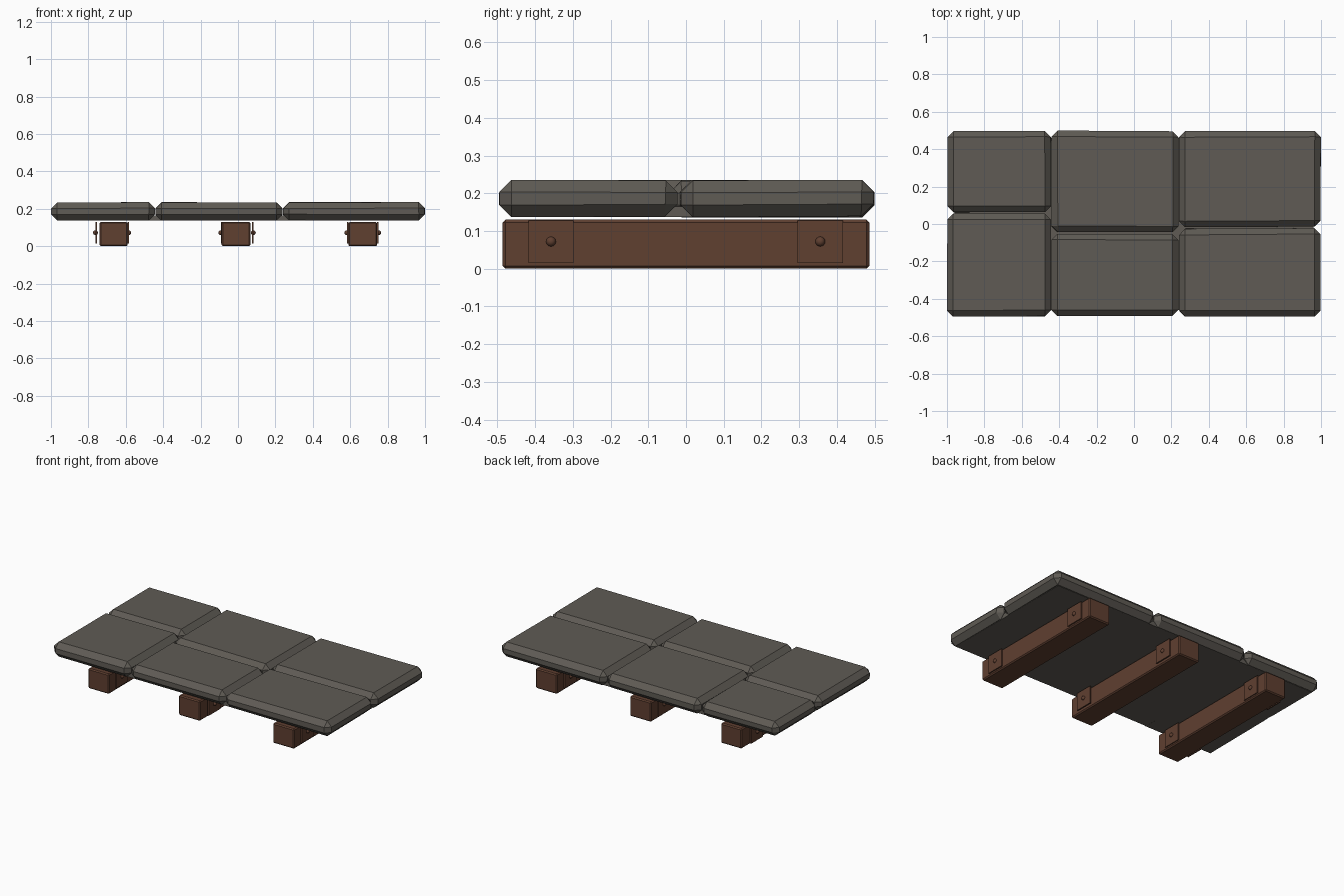
import bpy
import bmesh
import random
from mathutils import Vector

random.seed(4)
if "Cube" in bpy.data.objects:
    bpy.data.objects.remove(bpy.data.objects["Cube"], do_unlink=True)


def material(name, colour):
    mat = bpy.data.materials.new(name)
    mat.use_nodes = True
    mat.diffuse_color = (*colour, 1)
    mat.node_tree.nodes["Principled BSDF"].inputs["Base Color"].default_value = (*colour, 1)
    return mat


stone = material("grey stone", (0.115, 0.105, 0.09))
wood = material("brown wood", (0.115, 0.05, 0.03))


def finish(name, bm, mat):
    mesh = bpy.data.meshes.new(name)
    bm.to_mesh(mesh)
    bm.free()
    mesh.materials.append(mat)
    obj = bpy.data.objects.new(name, mesh)
    bpy.context.collection.objects.link(obj)
    return obj


def block(name, low, high, mat, chamfer=0, wobble=(0, 0, 0)):
    """Box between two corners, with optional uneven corners and chamfer."""
    low, high = Vector(low), Vector(high)
    bm = bmesh.new()
    bmesh.ops.create_cube(bm, size=1)
    for v in bm.verts:
        for i in range(3):
            v.co[i] = (low[i] + high[i]) / 2 + v.co[i] * (high[i] - low[i])
            v.co[i] += random.uniform(-wobble[i], wobble[i])
    obj = finish(name, bm, mat)
    if chamfer:
        mod = obj.modifiers.new("chamfer", "BEVEL")
        mod.width = chamfer
        mod.segments = 1
        mod.limit_method = "NONE"
    return obj


# Paving slabs: three columns, each split at its own depth
columns = [("right", -0.998, -0.445, 0.06),
           ("middle", -0.44, 0.238, -0.048),
           ("left", 0.242, 0.998, -0.02)]
for side, x0, x1, split in columns:
    for end, y0, y1 in (("front", -0.493, split - 0.004), ("back", split + 0.004, 0.497)):
        block(f"{side}_{end}_slab", (x0, y0, 0.138), (x1, y1, 0.234), stone,
              chamfer=0.032, wobble=(0.002, 0.003, 0.002))

# Thin bed closing the joints from below
block("slab_bed", (-0.96, -0.46, 0.137), (0.96, 0.46, 0.165), stone)


def bolt(name, x, y):
    bm = bmesh.new()
    bmesh.ops.create_uvsphere(bm, u_segments=12, v_segments=8, radius=0.013)
    obj = finish(name, bm, wood)
    obj.location = (x, y, 0.072)
    for poly in obj.data.polygons:
        poly.use_smooth = True


# Support beams: sides, then the outer faces of the plates on each side
beams = [("right", -0.74, -0.59, -0.762, -0.584),
         ("middle", -0.088, 0.066, -0.092, 0.082),
         ("left", 0.59, 0.744, 0.582, 0.752)]
for side, x0, x1, plate_low, plate_high in beams:
    block(f"{side}_beam", (x0, -0.486, 0), (x1, 0.486, 0.13), wood, chamfer=0.007)
    for end, y in (("front", -0.358), ("back", 0.356)):
        for face, x, out in (("outer_a", plate_low, -1), ("outer_b", plate_high, 1)):
            inner = x - out * 0.008
            block(f"{side}_{end}_plate_{face}", (min(x, inner), y - 0.06, 0.015),
                  (max(x, inner), y + 0.06, 0.128), wood)
            bolt(f"{side}_{end}_bolt_{face}", x, y)
